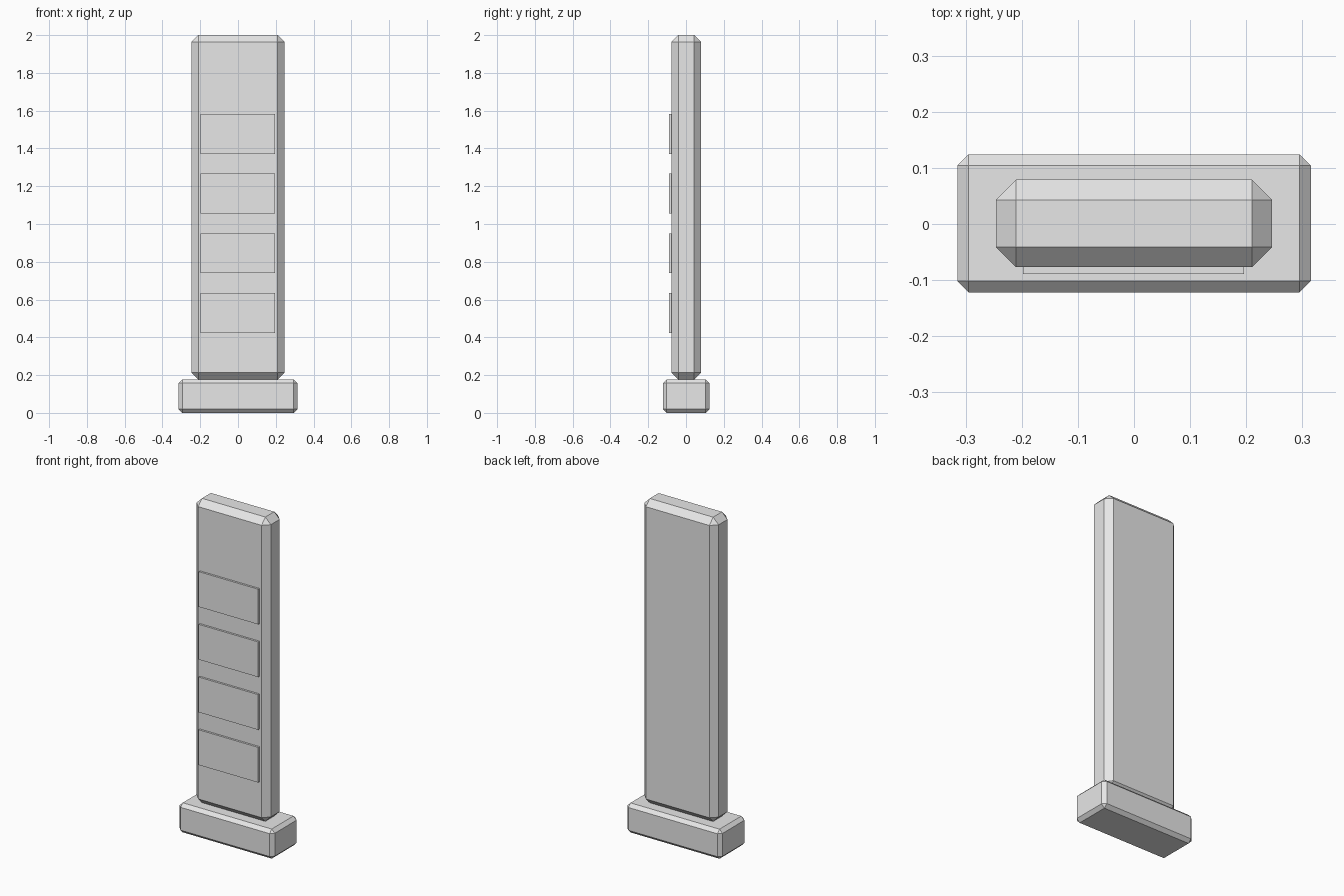
import bpy, bmesh

if "Cube" in bpy.data.objects:
    bpy.data.objects.remove(bpy.data.objects["Cube"])

grey = bpy.data.materials.new("light_grey")
grey.diffuse_color = (0.8, 0.8, 0.8, 1)
grey.use_nodes = True
grey.node_tree.nodes["Principled BSDF"].inputs["Base Color"].default_value = grey.diffuse_color


def box(name, lo, hi, chamfer=0.0):
    """Flat-shaded box between two corners, with optional chamfered edges."""
    bm = bmesh.new()
    bmesh.ops.create_cube(bm, size=1)
    for v in bm.verts:
        v.co = [a + (c + 0.5) * (b - a) for a, b, c in zip(lo, hi, v.co)]
    if chamfer:
        bmesh.ops.bevel(bm, geom=bm.edges[:], offset=chamfer,
                        segments=1, affect='EDGES')
    mesh = bpy.data.meshes.new(name)
    bm.to_mesh(mesh)
    bm.free()
    mesh.materials.append(grey)
    obj = bpy.data.objects.new(name, mesh)
    bpy.context.collection.objects.link(obj)
    return obj


# Wide foot block
box("base_plate", (-0.315, -0.122, 0.0), (0.315, 0.124, 0.177), 0.02)

# Tall chamfered body standing on the foot
box("body", (-0.246, -0.077, 0.177), (0.246, 0.079, 2.0), 0.036)

# Four raised panels up the front face
for i in range(4):
    z = 0.424 + i * 0.3158
    box(f"front_panel_{i + 1}", (-0.198, -0.089, z), (0.196, -0.070, z + 0.211))
